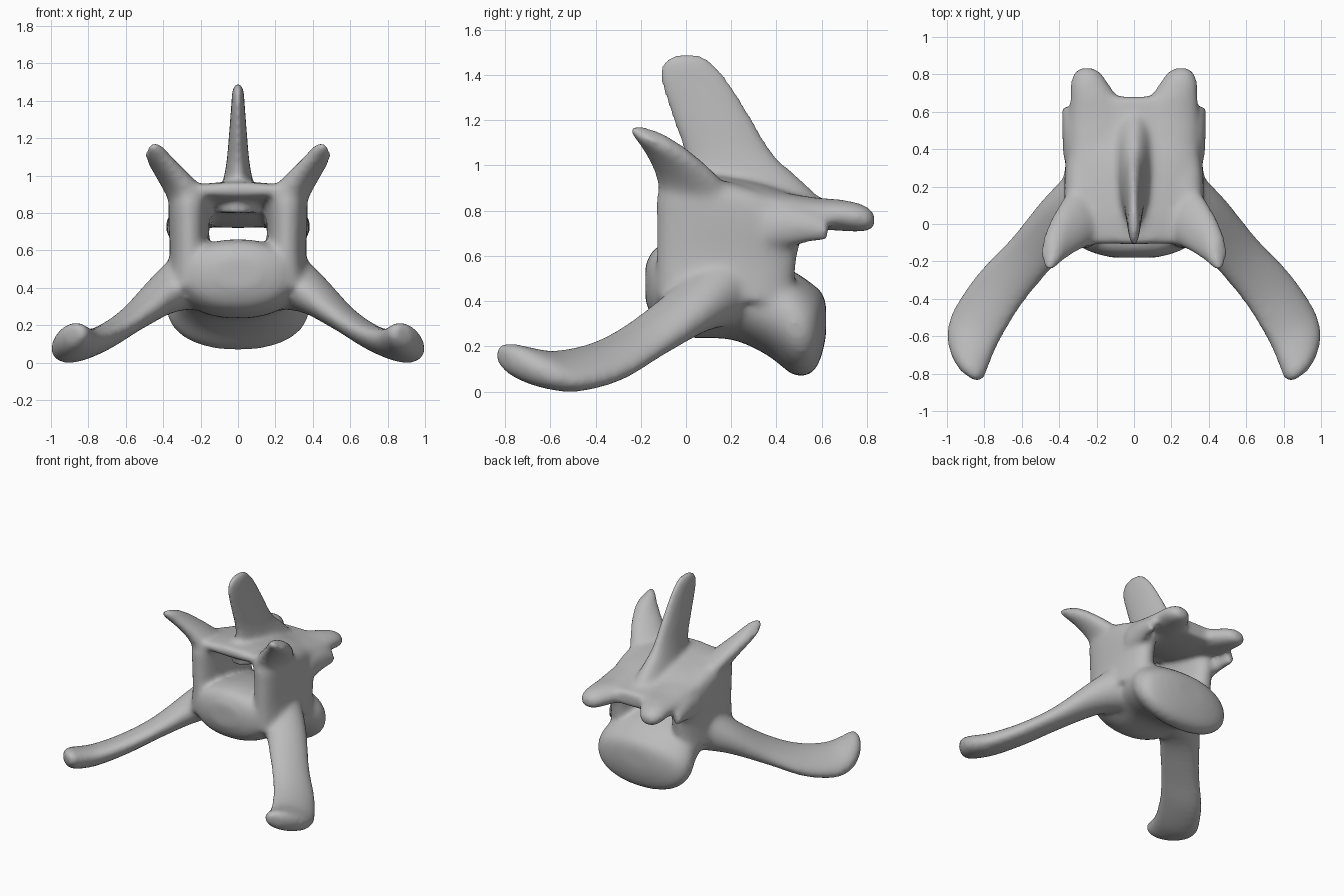
import bpy, bmesh, math
from mathutils import Vector

cube = bpy.data.objects.get("Cube")
if cube:
    bpy.data.objects.remove(cube, do_unlink=True)

bone = bpy.data.materials.new("bone_grey")
bone.use_nodes = True
tone = (0.5, 0.5, 0.5, 1)
bone.diffuse_color = tone
bone.node_tree.nodes["Principled BSDF"].inputs["Base Color"].default_value = tone

X, Y, Z = Vector((1, 0, 0)), Vector((0, 1, 0)), Vector((0, 0, 1))
parts = []


def spline(a, b, c, d, t):
    """Catmull-Rom blend of four section tuples."""
    return [0.5 * (2 * q + (r - p) * t + (2 * p - 5 * q + 4 * r - s) * t * t
                   + (3 * q - p - 3 * r + s) * t ** 3) for p, q, r, s in zip(a, b, c, d)]


def loft(name, u, v, sections, power=1.0, mirror=False, steps=4, sides=28):
    """Skin sections (x, y, z, radius along u, radius along v) with rounded outlines."""
    u, v = u.normalized(), v.normalized()
    padded = [sections[0]] + list(sections) + [sections[-1]]
    path = [spline(*padded[i:i + 4], k / steps)
            for i in range(len(sections) - 1) for k in range(steps)] + [sections[-1]]
    for side in ((1, -1) if mirror else (1,)):
        bm = bmesh.new()
        rings = []
        for x, y, z, ru, rv in path:
            ring = []
            for k in range(sides):
                a = math.tau * k / sides
                c, s = math.cos(a), math.sin(a)
                p = (Vector((x, y, z)) + u * ru * math.copysign(abs(c) ** power, c)
                     + v * rv * math.copysign(abs(s) ** power, s))
                ring.append(bm.verts.new((p.x * side, p.y, p.z)))
            rings.append(ring)
        for low, high in zip(rings, rings[1:]):
            for k in range(sides):
                n = (k + 1) % sides
                bm.faces.new((low[k], low[n], high[n], high[k]))
        bm.faces.new(rings[0])
        bm.faces.new(rings[-1])
        bmesh.ops.recalc_face_normals(bm, faces=bm.faces)
        mesh = bpy.data.meshes.new(name)
        bm.to_mesh(mesh)
        bm.free()
        ob = bpy.data.objects.new(name, mesh)
        bpy.context.collection.objects.link(ob)
        parts.append(ob)


# Main body, deeper and lower towards the back, with a domed rear
loft("body", X, Z, [
    (0, -.18, .48, .12, .08), (0, -.13, .47, .27, .17), (0, 0, .45, .33, .21),
    (0, .2, .43, .33, .2), (0, .36, .37, .35, .21), (0, .48, .3, .385, .23),
    (0, .56, .28, .35, .195), (0, .6, .3, .25, .14), (0, .62, .32, .12, .07)], power=.92)

# Side walls of the canal
loft("canal_wall", X, Y, [
    (.26, .17, .4, .12, .3), (.26, .18, .58, .105, .31), (.262, .19, .75, .11, .32),
    (.26, .13, .86, .11, .26), (.25, .04, .93, .09, .15)], power=.85, mirror=True)

# Roof over the canal, sloping down to the back
loft("roof", X, Z, [
    (0, -.11, .925, .24, .035), (0, .05, .905, .3, .06), (0, .3, .84, .34, .09),
    (0, .5, .795, .34, .075), (0, .68, .785, .26, .055)], power=.9)

# Upright blade
loft("spine_blade", X, Y, [
    (0, .31, .8, .15, .34), (0, .26, .92, .095, .27), (0, .19, 1.05, .065, .2),
    (0, .12, 1.2, .05, .18), (0, .04, 1.37, .037, .155), (0, .005, 1.46, .03, .11),
    (0, .005, 1.49, .02, .06)])

# Front upper processes, flaring up and outwards
loft("front_process", Vector((.75, 0, -.6)), Vector((0, 1, -.35)), [
    (.25, .07, .83, .11, .2), (.31, .03, .93, .08, .19), (.385, -.045, 1.03, .062, .165),
    (.44, -.12, 1.105, .055, .135), (.47, -.165, 1.145, .04, .09)], mirror=True)

# Rear processes, spreading from the roof edge
loft("rear_process", X, Z, [
    (.18, .38, .82, .16, .07), (.185, .56, .79, .16, .07), (.215, .68, .78, .127, .07),
    (.24, .76, .77, .1, .065), (.25, .815, .76, .07, .05), (.25, .835, .757, .035, .025)],
    mirror=True)

# Small spurs behind the walls
loft("rear_spur", X, Z, [
    (.3, .35, .72, .08, .11), (.335, .5, .73, .05, .08), (.355, .63, .71, .03, .045)],
    mirror=True)

# Long wing processes sweeping forwards and down
loft("wing_process", Vector((.72, .52, -.35)), Vector((.3, .1, .8)), [
    (.2, .15, .47, .2, .18), (.37, .04, .385, .155, .12), (.555, -.165, .24, .145, .075),
    (.715, -.345, .135, .155, .07), (.835, -.53, .09, .16, .075), (.885, -.66, .105, .15, .08),
    (.89, -.76, .135, .115, .075), (.885, -.815, .15, .06, .045)], mirror=True)

# Fuse the parts into one smooth surface
bpy.ops.object.select_all(action='DESELECT')
for ob in parts:
    ob.select_set(True)
bpy.context.view_layer.objects.active = parts[0]
bpy.ops.object.join()
vertebra = bpy.context.view_layer.objects.active
vertebra.name = "vertebra"
vertebra.data.materials.append(bone)
remesh = vertebra.modifiers.new("fuse", 'REMESH')
remesh.mode = 'VOXEL'
remesh.voxel_size = 0.016
remesh.use_smooth_shade = True
soften = vertebra.modifiers.new("soften", 'SMOOTH')
soften.factor = 0.5
soften.iterations = 20
